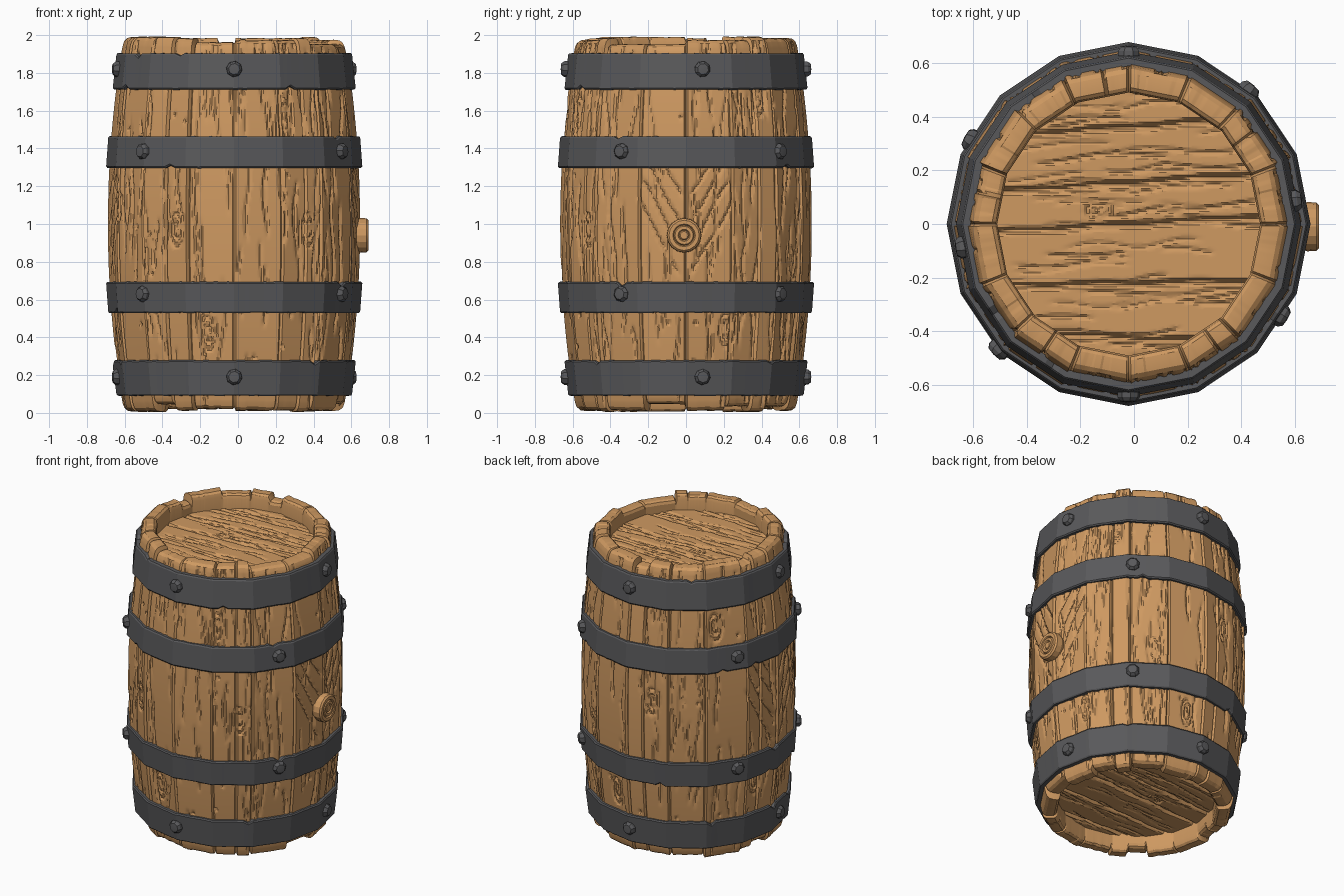
import bpy, bmesh, random
from math import sin, cos, pi, radians, sqrt, floor
from mathutils import Matrix, Vector

if "Cube" in bpy.data.objects:
    bpy.data.objects.remove(bpy.data.objects["Cube"])

random.seed(4)
CX = -0.02            # barrel axis (the bung sticks out at +x)
SIDES, PER = 16, 26   # flat staves, columns per stave
COLS = SIDES * PER
ROWS = 150


def material(name, rgb):
    m = bpy.data.materials.new(name)
    m.diffuse_color = (*rgb, 1)
    m.use_nodes = True
    m.node_tree.nodes["Principled BSDF"].inputs["Base Color"].default_value = m.diffuse_color
    return m


WOOD = material("wood", (0.62, 0.32, 0.12))
IRON = material("iron", (0.10, 0.10, 0.105))


def grid_mesh(name, rows, mat, wrap=True, flip=False, keep=None, matrix=None, angle=20):
    """Skin a table of points into an object."""
    bm = bmesh.new()
    vs = [[bm.verts.new(p) for p in row] for row in rows]
    n = len(rows[0])
    for a, b in zip(vs, vs[1:]):
        for c in range(n if wrap else n - 1):
            d = (c + 1) % n
            quad = [a[c], a[d], b[d], b[c]]
            if keep and not keep(quad[0].co):
                continue
            bm.faces.new(quad[::-1] if flip else quad)
    bmesh.ops.delete(bm, geom=[v for v in bm.verts if not v.link_faces], context='VERTS')
    bmesh.ops.remove_doubles(bm, verts=bm.verts[:], dist=1e-5)
    me = bpy.data.meshes.new(name)
    bm.to_mesh(me)
    bm.free()
    me.materials.append(mat)
    ob = bpy.data.objects.new(name, me)
    bpy.context.collection.objects.link(ob)
    if matrix:
        ob.matrix_world = matrix
    bpy.ops.object.select_all(action='DESELECT')
    ob.select_set(True)
    bpy.context.view_layer.objects.active = ob
    bpy.ops.object.shade_smooth_by_angle(angle=radians(angle))
    return ob


def lathe(name, profile, n, mat, matrix):
    rows = [[(r * cos(2 * pi * i / n), r * sin(2 * pi * i / n), z) for i in range(n)]
            for r, z in profile]
    return grid_mesh(name, rows, mat, matrix=matrix)


def polygon(t):
    """Radius factor of a 16-sided outline with corners on the axes."""
    return cos(pi / SIDES) / cos(t % (2 * pi / SIDES) - pi / SIDES)


def wood_radius(z):
    return 0.67 - 0.0866 * (z - 1) ** 2


def carve(depths, u, v, depth, wrap=0, w=1.3):
    """Press a small dent into a depth table at grid position u, v."""
    for i in range(floor(u) - 1, floor(u) + 3):
        for j in range(floor(v) - 1, floor(v) + 3):
            k = 1 - sqrt((i - u) ** 2 + (j - v) ** 2) / w
            if k > 0:
                key = (i % wrap if wrap else i, j)
                depths[key] = max(depths.get(key, 0), depth * k)


def grain(depths, u0, v0, length, depth, along_u=False, wrap=0, drift=0.0, wob=1.5):
    """Wavy tapering crack."""
    k, ph = random.uniform(0.08, 0.2), random.uniform(0, 6)
    for s in range(int(length * 2)):
        t = s / 2
        off = wob * sin(k * t + ph) + drift * t
        d = depth * min(1, 3 * sin(pi * t / length))
        if along_u:
            carve(depths, u0 + t, v0 + off, d, wrap)
        else:
            carve(depths, u0 + off, v0 + t, d, wrap)


def knot(depths, u, v, ru, rv, wrap=0):
    """Spiral knot."""
    for s in range(150):
        a, f = s / 150 * 4.2 * pi, 0.15 + 0.85 * s / 150
        carve(depths, u + ru * f * cos(a), v + rv * f * sin(a), 0.012, wrap)


# --- Staves: one carved ring with uneven ends -------------------------------
def row_of(z):
    return (z - 0.05) / 1.9 * (ROWS - 1)


def col_of(deg):
    return deg / 360 * COLS


cuts = {}
for i in range(190):
    grain(cuts, random.uniform(0, COLS), random.uniform(-15, ROWS - 15), random.uniform(14, 65),
          random.uniform(0.008, 0.016), wrap=COLS, drift=random.uniform(-0.06, 0.06))
for i in range(90):
    carve(cuts, random.uniform(0, COLS), random.uniform(0, ROWS), 0.014, COLS, 1.5)
for deg, z in ((242, 0.98), (295, 1.6), (307, 0.98), (257, 0.43), (38, 1.67), (60, 0.8),
               (20, 0.45), (105, 1.1), (140, 1.6), (165, 0.5), (200, 1.1), (80, 0.42)):
    knot(cuts, col_of(deg), row_of(z), 5, 9, COLS)
# slanted grain meeting at the bung and on the opposite side
for deg in (0, 180):
    for side in (-1, 1):
        for j in range(4):
            grain(cuts, col_of(deg) + side * 2, row_of(0.72 + 0.14 * j), 34 - 3 * j, 0.014,
                  wrap=COLS, drift=side * 0.75, wob=0.8)

# seams on the facet corners, some staves split again near the middle
seams = []
for i in range(SIDES):
    seams.append(i * PER + (0 if i % 4 == 0 else random.randint(-2, 2)))
    if i % 3 == 1:
        seams.append(i * PER + random.randint(10, 16))
stave_of, n = [], -1
for c in range(COLS):
    if c in seams:
        n += 1
    stave_of.append(n % len(seams))
tops = [random.choice((0, 0.008, 0.018, 0.03, 0.04)) for _ in seams]
bottoms = [random.choice((0, 0.006, 0.015, 0.03, 0.04)) for _ in seams]
push = [random.uniform(-0.006, 0.003) for _ in seams]

end = [(0.492, 0.17), (0.49, 0.04), (0.497, 0.016), (0.51, 0.005), (0.54, 0.004),
       (0.566, 0.008), (0.583, 0.024)]
outer = [0.05 + 1.9 * j / (ROWS - 1) for j in range(ROWS)]
profile = ([(r, z, None) for r, z in end] + [(wood_radius(z), z, j) for j, z in enumerate(outer)]
           + [(r, 1.997 - z, None) for r, z in reversed(end)])
chip = [random.uniform(0, 0.005) for _ in range(COLS // 4)]
rows = []
for r, z, j in profile:
    row = []
    for c in range(COLS):
        t, s = 2 * pi * c / COLS, stave_of[c]
        seam = c in seams
        rr = r * polygon(t)
        if r > 0.53:
            rr += push[s] - (0.014 if seam else 0)
        if j is not None:
            rr -= cuts.get((c, j), 0)
        pull = (tops if z > 1 else bottoms)[s] + chip[c // 4] + (0.016 if seam else 0)
        k = max(0, (abs(z - 1) - 0.85) / 0.15)
        row.append((CX + rr * cos(t), rr * sin(t), z - pull * k * (1 if z > 1 else -1)))
    rows.append(row)
grid_mesh("staves", rows, WOOD)

# --- Barrel heads: slanted planks with grain --------------------------------
NU, NV, HALF = 110, 130, 0.55
head = {}
def hv(y):
    return (y + HALF) / (2 * HALF) * (NV - 1)
def hu(x):
    return (x + HALF) / (2 * HALF) * (NU - 1)
for y0, y1 in ((0.32, 0.40), (0.115, 0.19), (-0.035, 0.03), (-0.235, -0.21), (-0.40, -0.45)):
    for s in range(NU * 2):
        f = s / (NU * 2)
        v = hv(y0 + (y1 - y0) * f) + 0.4 * sin(s * 0.09)
        carve(head, s / 2, v, 0.03, w=1.7)
for i in range(60):
    grain(head, random.uniform(0, NU - 25), random.uniform(5, NV - 5), random.uniform(15, 55),
          random.uniform(0.006, 0.012), along_u=True, drift=0.05)
knot(head, hu(-0.11), hv(0.05), 6, 4.5)
for name, z, sgn in (("top_head", 1.88, 1), ("bottom_head", 0.12, -1)):
    rows = [[(CX - HALF + 2 * HALF * i / (NU - 1), -HALF + 2 * HALF * j / (NV - 1),
              z - sgn * head.get((i, j), 0)) for i in range(NU)] for j in range(NV)]
    grid_mesh(name, rows, WOOD, wrap=False, flip=sgn < 0,
              keep=lambda p: (p.x - CX) ** 2 + p.y ** 2 < 0.53 ** 2)


# --- Iron hoops with worn edges, and their rivets ---------------------------
def hoop(name, z0, z1, r0, r1, rivet_degs, rivet_z):
    per = 8
    n = SIDES * per
    lo = [random.uniform(0, 0.003) for _ in range(n)]
    hi = [random.uniform(0, 0.003) for _ in range(n)]
    for _ in range(5):
        random.choice((lo, hi))[random.randrange(n)] = random.uniform(0.012, 0.025)
    prof = [(r0 - 0.035, z0, 1), (r0 - 0.006, z0, 1), (r0, z0 + 0.008, 1),
            (r1, z1 - 0.008, 0), (r1 - 0.006, z1, 0), (r1 - 0.035, z1, 0), (r0 - 0.035, z0, 1)]
    rows = []
    for r, z, low in prof:
        row = []
        for c in range(n):
            t = 2 * pi * c / n
            rr = r * polygon(t)
            row.append((CX + rr * cos(t), rr * sin(t), z + lo[c] if low else z - hi[c]))
        rows.append(row)
    grid_mesh(name, rows, IRON, angle=15)
    for i, deg in enumerate(rivet_degs):
        t = radians(deg)
        r = (r0 + r1) / 2 * polygon(t) - 0.008
        m = (Matrix.Translation((CX + r * cos(t), r * sin(t), rivet_z))
             @ Matrix.Rotation(t, 4, 'Z') @ Matrix.Rotation(pi / 2, 4, 'Y')
             @ Matrix.Rotation(random.uniform(0, 1), 4, 'Z'))
        lathe(f"{name}_rivet_{i + 1}", [(0.043, 0), (0.042, 0.02), (0.03, 0.035), (0, 0.038)],
              8, IRON, m)


END_RIVETS, MID_RIVETS = (8, 90, 188, 270), (48, 152, 224, 329)
hoop("top_hoop", 1.71, 1.905, 0.643, 0.624, END_RIVETS, 1.82)
hoop("upper_hoop", 1.295, 1.465, 0.678, 0.667, MID_RIVETS, 1.385)
hoop("lower_hoop", 0.528, 0.695, 0.667, 0.678, MID_RIVETS, 0.63)
hoop("bottom_hoop", 0.09, 0.28, 0.624, 0.643, END_RIVETS, 0.19)

# --- Bung with growth rings -------------------------------------------------
lathe("bung", [(0.08, 0), (0.092, 0.025), (0.09, 0.06), (0.08, 0.07), (0.06, 0.07), (0.054, 0.06),
               (0.048, 0.07), (0.032, 0.07), (0.026, 0.06), (0.02, 0.068), (0, 0.068)], 16, WOOD,
      Matrix.Translation((0.62, -0.01, 0.94)) @ Matrix.Rotation(pi / 2, 4, 'Y'))
